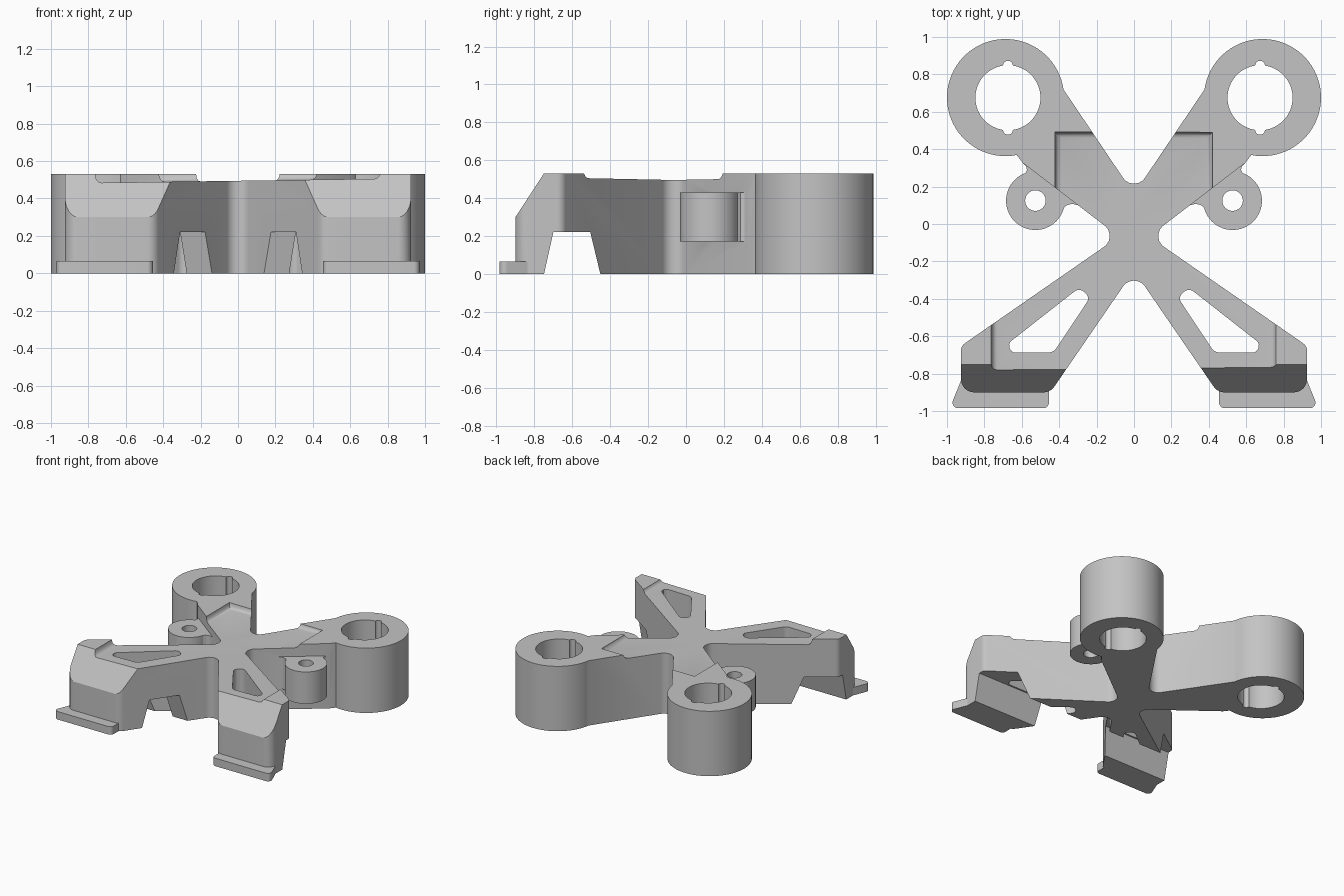
import bpy, bmesh, math
from mathutils import Vector

if "Cube" in bpy.data.objects:
    bpy.data.objects.remove(bpy.data.objects["Cube"])

H = 0.53
grey = bpy.data.materials.new("plain grey")
grey.diffuse_color = (0.55, 0.55, 0.55, 1)
grey.use_nodes = True
grey.node_tree.nodes["Principled BSDF"].inputs["Base Color"].default_value = grey.diffuse_color


def arc(cx, cy, r, a0=0.0, a1=360.0, n=64):
    """Points along an arc; the end point is left out for a full circle."""
    m = n if a1 - a0 >= 360 else n - 1
    return [(cx + r * math.cos(math.radians(a0 + (a1 - a0) * i / m)),
             cy + r * math.sin(math.radians(a0 + (a1 - a0) * i / m))) for i in range(n)]


def rounded(corners, n=8):
    """Polygon with corners (x, y, radius); radius 0 keeps the point."""
    out = []
    for i, (x, y, r) in enumerate(corners):
        if r == 0:
            out.append((x, y))
            continue
        p = Vector((x, y))
        a = (Vector(corners[i - 1][:2]) - p).normalized()
        b = (Vector(corners[(i + 1) % len(corners)][:2]) - p).normalized()
        half = a.angle(b) / 2
        c = p + (a + b).normalized() * r / math.sin(half)
        d0 = p + a * r / math.tan(half) - c
        d1 = p + b * r / math.tan(half) - c
        for k in range(n + 1):
            v = d0.lerp(d1, k / n).normalized() * r
            out.append((c.x + v.x, c.y + v.y))
    return out


def loft(name, rings):
    """Closed solid through rings of 3D points."""
    bm = bmesh.new()
    loops = [[bm.verts.new(p) for p in ring] for ring in rings]
    n = len(loops[0])
    bm.faces.new(loops[0])
    bm.faces.new(loops[-1])
    for lo, hi in zip(loops, loops[1:]):
        for i in range(n):
            bm.faces.new((lo[i], lo[(i + 1) % n], hi[(i + 1) % n], hi[i]))
    bmesh.ops.recalc_face_normals(bm, faces=bm.faces)
    me = bpy.data.meshes.new(name)
    bm.to_mesh(me)
    bm.free()
    me.materials.append(grey)
    ob = bpy.data.objects.new(name, me)
    bpy.context.collection.objects.link(ob)
    return ob


def prism(name, pts, z0, z1, s=1):
    return loft(name, [[(s * x, y, z) for x, y in pts] for z in (z0, z1)])


def cross_prism(name, pts):
    """Profile in y and z, run across the whole width."""
    return loft(name, [[(x, y, z) for y, z in pts] for x in (-1.2, 1.2)])


def combine(target, tool, op):
    mod = target.modifiers.new("bool", 'BOOLEAN')
    mod.operation, mod.object, mod.solver = op, tool, 'EXACT'
    bpy.context.view_layer.objects.active = target
    bpy.ops.object.modifier_apply(modifier=mod.name)
    bpy.data.objects.remove(tool, do_unlink=True)


# Cross-shaped body: right half outline, then mirrored
ring = [(x, y, 0) for x, y in arc(0.687, 0.676, 0.313, -101, 172, 56)]
right = [(0.447, -0.9, 0.07), (0.925, -0.9, 0.07), (0.925, -0.652, 0.05),
         (0.081, -0.067, 0.07), (0.595, 0.327, 0)] + ring
left = [(-x, y, r) for x, y, r in reversed(right)]
outline = rounded([(0, -0.249, 0.07)] + right + [(0, 0.16, 0.07)] + left)
body = prism("cross_frame", outline, 0, H)

# Sloped front faces of the front legs
combine(body, cross_prism("slope_cutter",
        [(-0.75, H), (-0.9, 0.30), (-1.1, 0.30), (-1.1, 0.7), (-0.75, 0.7)]), 'DIFFERENCE')

# Arched gap under the front legs
combine(body, cross_prism("arch_cutter",
        [(-0.76, -0.05), (-0.70, 0.22), (-0.505, 0.22), (-0.44, -0.05)]), 'DIFFERENCE')


# Slightly tilted shallow recess in the top, with a curved lip
def recess_ring(grow, lift):
    half = [(0.73 + grow, -1.2), (0.73 + grow, -0.2), (0.39 + grow, -0.05), (0.39 + grow, 0.46 + grow)]
    pts = half + [(-x, y) for x, y in reversed(half)]
    return [(x, y, 0.4945 + 0.0145 * x + lift) for x, y in pts]


combine(body, loft("recess_cutter", [recess_ring(g, l) for g, l in
        ((0, 0), (0.012, 0.003), (0.021, 0.010), (0.029, 0.022), (0.036, 0.06), (0.036, 0.2))]),
        'DIFFERENCE')

neck = [(0.40, 0.04), (0.383, 0.078), (0.36, 0.10), (0.33, 0.108), (0.30, 0.101), (0.35, 0.25),
        (0.53, 0.36), (0.598, 0.329), (0.577, 0.308), (0.572, 0.288), (0.582, 0.27), (0.527, 0.125)]
for s in (1, -1):
    # Triangular window through each front leg
    window = rounded([(0.292, -0.34, 0.04), (0.735, -0.687, 0.035), (0.43, -0.687, 0.05),
                      (0.235, -0.393, 0.035)])
    combine(body, prism("window_cutter", window, -0.1, 0.7, s), 'DIFFERENCE')

    # Large socket with two keyways
    combine(body, prism("socket_cutter", arc(0.674, 0.675, 0.174), -0.1, 0.7, s), 'DIFFERENCE')
    key = rounded([(0.648, 0.478, 0.025), (0.70, 0.478, 0.025),
                   (0.70, 0.872, 0.025), (0.648, 0.872, 0.025)])
    combine(body, prism("keyway_cutter", key, -0.1, 0.7, s), 'DIFFERENCE')

    # Small side boss with its neck and hole
    combine(body, prism("boss", arc(0.527, 0.125, 0.157), 0.17, 0.43, s), 'UNION')
    combine(body, prism("boss_neck", neck, 0.17, 0.43, s), 'UNION')
    combine(body, prism("boss_hole_cutter", arc(0.527, 0.125, 0.055, n=32), 0.1, 0.5, s), 'DIFFERENCE')

    # Foot flange
    flange = rounded([(0.455, -0.85, 0), (0.455, -0.985, 0.03), (0.985, -0.985, 0.03),
                      (0.91, -0.80, 0)])
    combine(body, prism("foot_flange", flange, 0, 0.065, s), 'UNION')

bpy.ops.object.select_all(action='DESELECT')
body.select_set(True)
bpy.context.view_layer.objects.active = body
bpy.ops.object.shade_smooth_by_angle(angle=math.radians(25))
